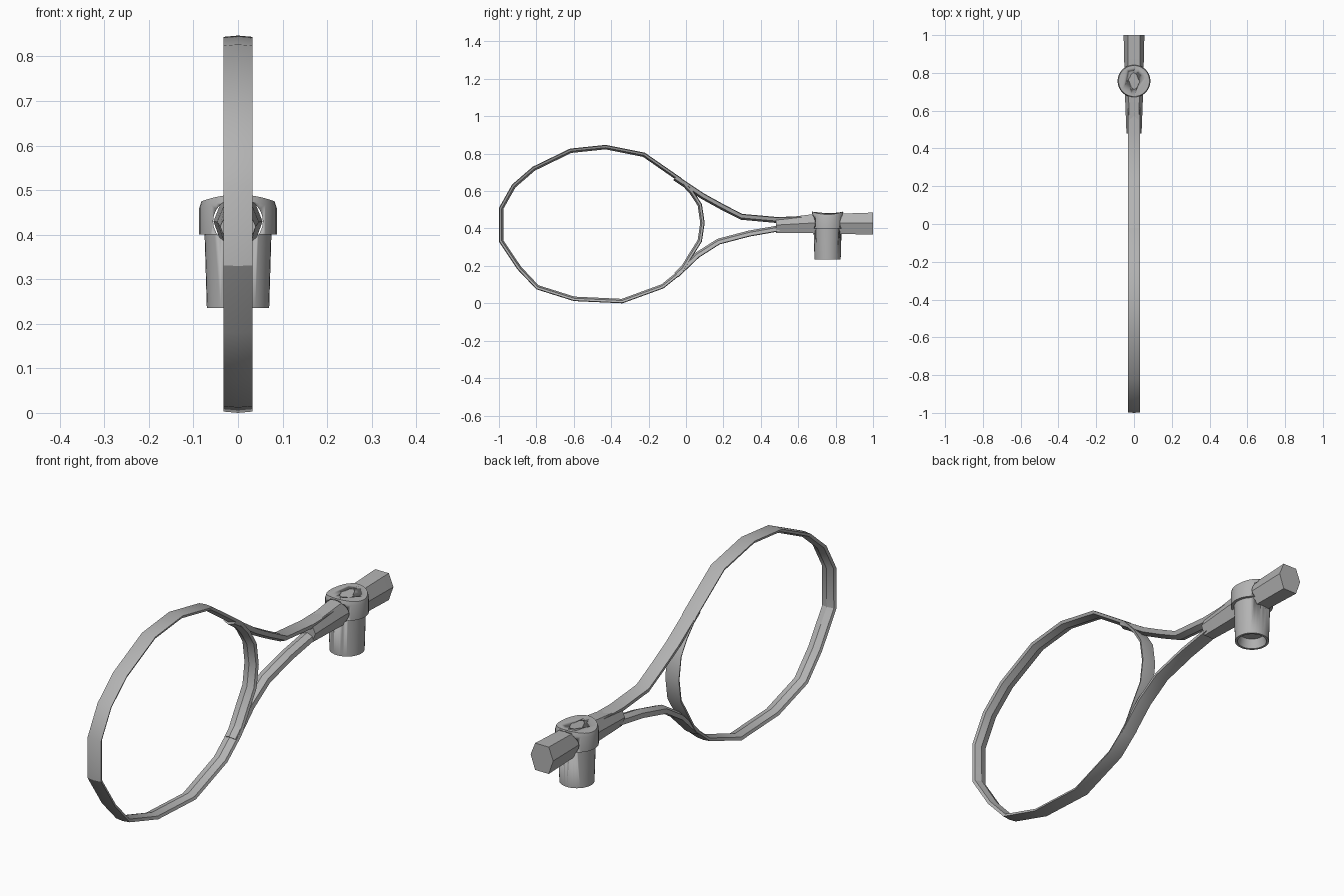
import bpy, bmesh, math
from mathutils import Vector

old = bpy.data.objects.get("Cube")
if old:
    bpy.data.objects.remove(old, do_unlink=True)

grey = bpy.data.materials.new("plain grey")
grey.use_nodes = True
grey.diffuse_color = (0.45, 0.45, 0.45, 1)
grey.node_tree.nodes["Principled BSDF"].inputs["Base Color"].default_value = grey.diffuse_color


def loft(name, rings, closed=False, angle=30):
    """Skin a list of equal-length rings; cap the ends unless closed."""
    bm = bmesh.new()
    rows = [[bm.verts.new(p) for p in ring] for ring in rings]
    n = len(rows[0])
    pairs = list(zip(rows, rows[1:])) + ([(rows[-1], rows[0])] if closed else [])
    for a, b in pairs:
        for i in range(n):
            j = (i + 1) % n
            bm.faces.new((a[i], a[j], b[j], b[i]))
    if not closed:
        bm.faces.new(rows[0])
        bm.faces.new(rows[-1])
    bmesh.ops.recalc_face_normals(bm, faces=bm.faces)
    mesh = bpy.data.meshes.new(name)
    bm.to_mesh(mesh)
    bm.free()
    mesh.materials.append(grey)
    obj = bpy.data.objects.new(name, mesh)
    bpy.context.collection.objects.link(obj)
    bpy.ops.object.select_all(action="DESELECT")
    bpy.context.view_layer.objects.active = obj
    obj.select_set(True)
    bpy.ops.object.shade_smooth_by_angle(angle=math.radians(angle))
    return obj


def band(name, path, section, closed=False, side=1):
    """Sweep a section of (x, inward depth) along a (y, z) path."""
    pts = [Vector(p) for p in path]
    rings = []
    for i, p in enumerate(pts):
        prev = pts[i - 1] if closed or i else p
        nxt = pts[(i + 1) % len(pts)] if closed or i < len(pts) - 1 else p
        t = (nxt - prev).normalized()
        inward = Vector((t.y, -t.x)) * side
        rings.append([(x, p.x + inward.x * d, p.y + inward.y * d) for x, d in section])
    return loft(name, rings, closed)


# Head hoop, outer outline clockwise from the nose
hoop_path = [(-1, .33), (-1, .51), (-.93, .635), (-.82, .73), (-.62, .827),
             (-.43, .847), (-.22, .805), (-.025, .67), (.04, .6), (.085, .53),
             (.1, .43), (.085, .33), (.035, .25), (-.02, .16), (-.12, .08),
             (-.34, 0), (-.6, .012), (-.8, .075), (-.9, .18)]
hoop_section = [(-.033, .003), (0, 0), (.033, .003), (.028, .015), (0, .024), (-.028, .015)]
band("head_hoop", hoop_path, hoop_section, closed=True)

# Throat arms joining the hoop to the handle
arm_section = [(-.031, .003), (0, 0), (.031, .003), (.026, .022), (0, .032), (-.026, .022)]
band("upper_throat_arm", [(-.05, .685), (.1, .585), (.2, .53), (.3, .478), (.48, .462), (.62, .464)],
     arm_section)
band("lower_throat_arm", [(-.04, .14), (.07, .245), (.18, .315), (.34, .357), (.5, .385)],
     arm_section, side=-1)

# Six-sided handle, flaring toward the butt
handle = []
for y, w, low, high in [(.48, .04, .377, .452), (.66, .047, .375, .474), (1, .055, .367, .485)]:
    mid = (low + high) / 2 + .004
    handle.append([(-w, y, mid), (-w * .6, y, high), (w * .6, y, high),
                   (w, y, mid), (w * .6, y, low), (-w * .6, y, low)])
loft("handle", handle)

# Cup with a collar, a recessed underside and a saddle-shaped top
SIDES, CUP_Y = 32, .757
cup = []
for r, z in [(.05, .275), (.06, .235), (.07, .235), (.075, .4), (.087, .4), (.087, .475), (.082, .49)]:
    ring = []
    for i in range(SIDES):
        a = math.tau * i / SIDES
        sag = .015 * math.cos(a) ** 2 if z > .45 else 0
        ring.append((r * math.cos(a), CUP_Y + r * math.sin(a), z - sag))
    cup.append(ring)
collar_cup = loft("collar_cup", cup)

# Oval opening through the cup for the handle
opening = loft("opening_cutter", [
    [(.056 * math.cos(math.tau * i / 24), y, .43 + .053 * math.sin(math.tau * i / 24)) for i in range(24)]
    for y in (.6, .9)])
opening.hide_render = True
cut = collar_cup.modifiers.new("handle_opening", "BOOLEAN")
cut.operation = "DIFFERENCE"
cut.object = opening
bpy.context.view_layer.objects.active = collar_cup
bpy.ops.object.modifier_apply(modifier=cut.name)
bpy.data.objects.remove(opening, do_unlink=True)
